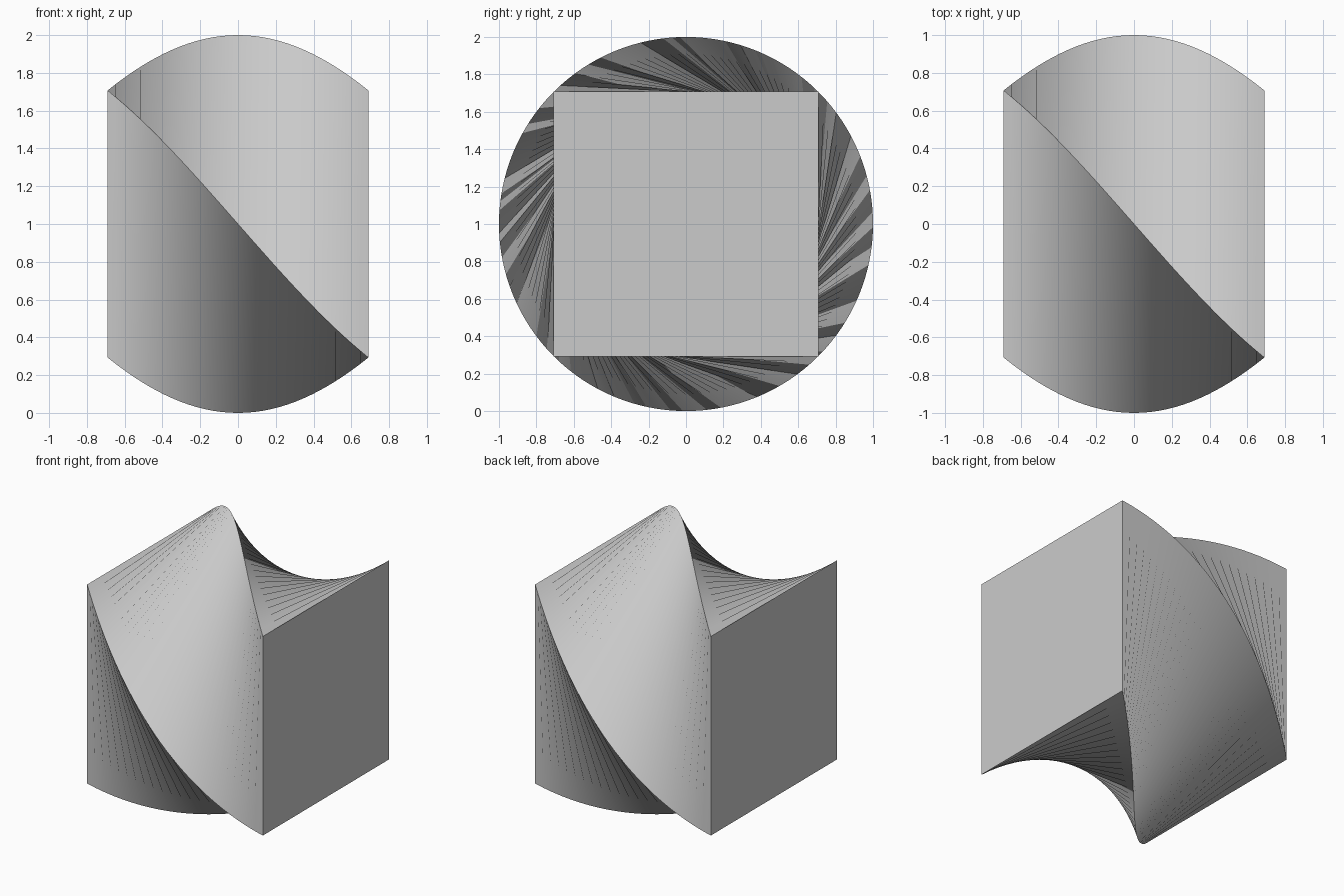
import bpy, bmesh, math

if "Cube" in bpy.data.objects:
    bpy.data.objects.remove(bpy.data.objects["Cube"])

STEPS = 32          # slices along the twist
HALF = 0.69         # half length along x
RADIUS = 1.0        # centre to corner of the square section
TWIST = math.pi / 2

grey = bpy.data.materials.new("light_grey")
grey.diffuse_color = (0.6, 0.6, 0.6, 1)
grey.use_nodes = True
grey.node_tree.nodes["Principled BSDF"].inputs["Base Color"].default_value = grey.diffuse_color

# Twisted square bar: square sections turned evenly along x
bm = bmesh.new()
rings = []
for i in range(STEPS + 1):
    t = i / STEPS
    ring = []
    for k in range(4):
        a = math.pi / 4 + k * math.pi / 2 + TWIST * t
        ring.append(bm.verts.new((-HALF + 2 * HALF * t,
                                  RADIUS * math.cos(a),
                                  1 + RADIUS * math.sin(a))))
    rings.append(ring)

# Twisted sides
for r0, r1 in zip(rings, rings[1:]):
    for k in range(4):
        n = (k + 1) % 4
        bm.faces.new((r0[k], r0[n], r1[n], r1[k]))

# Flat square ends
bm.faces.new(rings[0])
bm.faces.new(rings[-1])
bmesh.ops.recalc_face_normals(bm, faces=bm.faces[:])

mesh = bpy.data.meshes.new("twisted_bar")
bm.to_mesh(mesh)
bm.free()
mesh.materials.append(grey)
bar = bpy.data.objects.new("twisted_bar", mesh)
bpy.context.collection.objects.link(bar)

# Smooth along the twist, crisp at the corner edges and ends
bpy.context.view_layer.objects.active = bar
bar.select_set(True)
bpy.ops.object.shade_smooth_by_angle(angle=math.radians(30))
